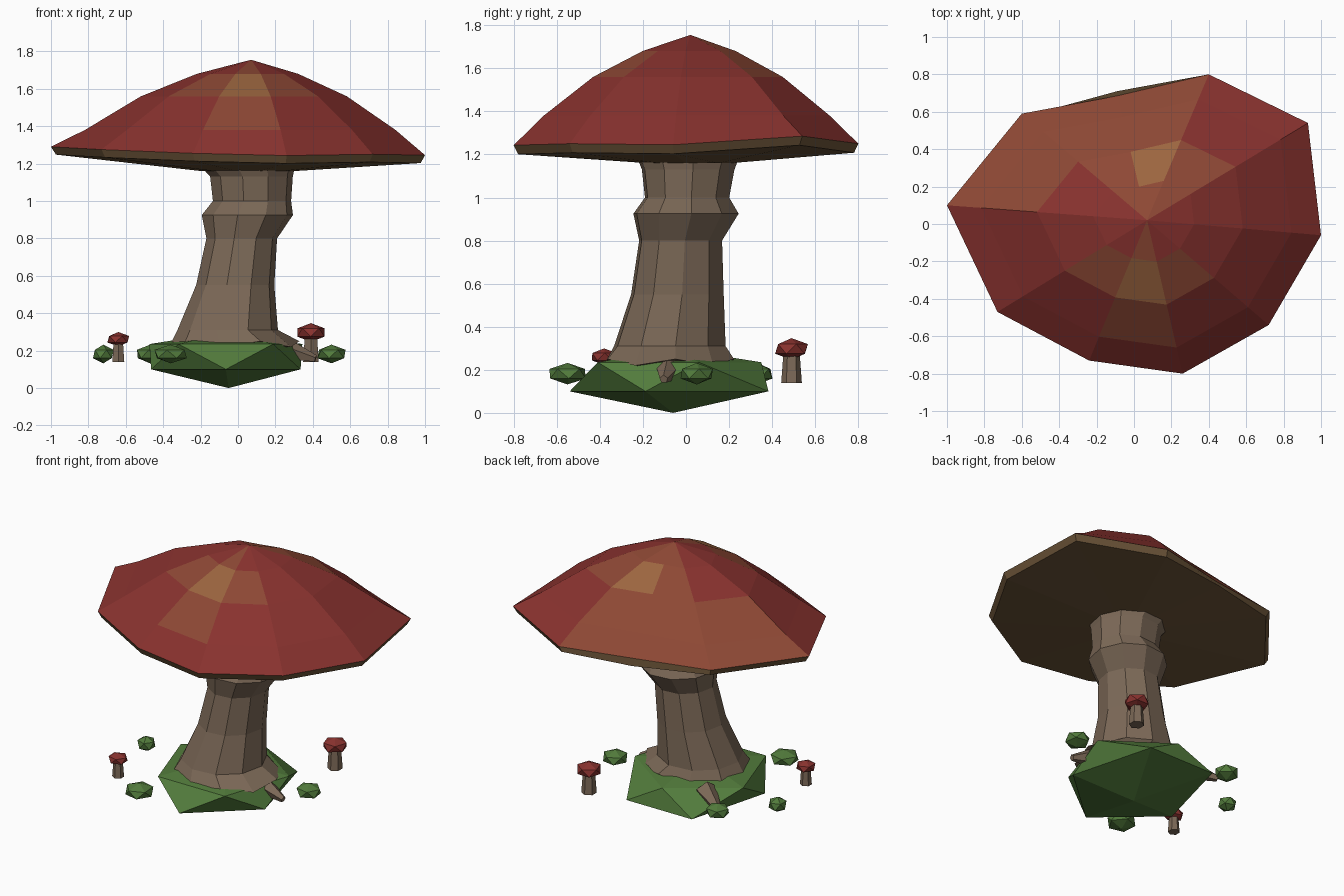
import bpy, bmesh, math
from mathutils import Matrix, Vector

if "Cube" in bpy.data.objects:
    bpy.data.objects.remove(bpy.data.objects["Cube"])


def material(name, rgb):
    m = bpy.data.materials.new(name)
    m.diffuse_color = (*rgb, 1)
    m.use_nodes = True
    m.node_tree.nodes["Principled BSDF"].inputs["Base Color"].default_value = m.diffuse_color
    return m


RED = material("cap_red", (0.25, 0.032, 0.028))
RUST = material("cap_rust", (0.27, 0.065, 0.035))
TAN = material("cap_tan", (0.33, 0.13, 0.05))
GILL = material("gill_brown", (0.15, 0.09, 0.04))
BARK = material("stem_brown", (0.2, 0.14, 0.095))
GREEN = material("moss_green", (0.085, 0.2, 0.045))


def finish(name, bm, *mats):
    bmesh.ops.recalc_face_normals(bm, faces=bm.faces)
    mesh = bpy.data.meshes.new(name)
    bm.to_mesh(mesh)
    bm.free()
    for m in mats:
        mesh.materials.append(m)
    ob = bpy.data.objects.new(name, mesh)
    bpy.context.collection.objects.link(ob)
    return ob


def loft(bm, rings, start, end):
    """Skin rings of points and close both ends with fans; returns faces as rows."""
    rows = [[bm.verts.new(p) for p in ring] for ring in rings]
    n = len(rows[0])
    out = []
    a = bm.verts.new(start)
    out.append([bm.faces.new((a, rows[0][i], rows[0][(i + 1) % n])) for i in range(n)])
    for r, s in zip(rows, rows[1:]):
        out.append([bm.faces.new((r[i], r[(i + 1) % n], s[(i + 1) % n], s[i]))
                    for i in range(n)])
    b = bm.verts.new(end)
    out.append([bm.faces.new((rows[-1][i], rows[-1][(i + 1) % n], b)) for i in range(n)])
    return out


def blob(name, loc, size, mat, turn=0.0):
    """Flattened icosahedron."""
    bm = bmesh.new()
    bmesh.ops.create_icosphere(bm, subdivisions=1, radius=1)
    bm.transform(Matrix.Translation(loc) @ Matrix.Diagonal((*size, 1))
                 @ Matrix.Rotation(turn, 4, 'Z'))
    return finish(name, bm, mat)


def cone(name, mat, sides, r1, r2, depth, matrix):
    bm = bmesh.new()
    bmesh.ops.create_cone(bm, cap_ends=True, segments=sides, radius1=r1, radius2=r2,
                          depth=depth, matrix=matrix)
    return finish(name, bm, mat)


# Cap: ten-sided uneven rim, scaled toward the apex for each ring
rim = [(1.0, -.06, 1.245), (.93, .54, 1.285), (.40, .80, 1.25), (-.09, .685, 1.255),
       (-.60, .59, 1.275), (-1.0, .10, 1.29), (-.73, -.47, 1.275), (-.24, -.73, 1.255),
       (.26, -.80, 1.243), (.72, -.54, 1.25)]
CX, CY = .07, .02


def cap_ring(f, z=None, drop=0.0):
    return [(CX + f * (x - CX), CY + f * (y - CY), h - drop if z is None else z)
            for x, y, h in rim]


lower = cap_ring(.975, drop=.042)
lower[3] = (-.09, .71, 1.213)
bm = bmesh.new()
rows = loft(bm, [cap_ring(.27, 1.68), cap_ring(.55, 1.56), cap_ring(.83, 1.38),
                 cap_ring(1), lower, cap_ring(.25, 1.16)],
            (CX, CY, 1.755), (CX, CY, 1.155))
for row in rows[4:]:
    for f in row:
        f.material_index = 3
# faded patches: (row, sector) pairs
for r, s in [(0, 1), (0, 2), (0, 3), (0, 7), (1, 1), (1, 3), (1, 6), (1, 8), (2, 2),
             (2, 3), (2, 4), (3, 2), (3, 3), (3, 4), (2, 7)]:
    rows[r][s].material_index = 1
for r, s in [(1, 2), (1, 7)]:
    rows[r][s].material_index = 2
finish("cap", bm, RED, RUST, TAN, GILL)

# Stem: leaning ten-sided trunk with a collar; (z, cx, cy, rx, ry)
profile = [(.25, -.02, -.08, .35, .31), (.31, -.055, -.075, .27, .265),
           (.55, -.015, -.04, .21, .22), (.80, .02, -.025, .19, .197),
           (.925, .05, 0, .245, .25), (1.0, .075, .005, .21, .20),
           (1.13, .072, .01, .222, .22), (1.18, .055, .01, .25, .24)]
rings = []
for k, (z, cx, cy, rx, ry) in enumerate(profile):
    ring = []
    for i in range(10):
        a = math.tau * i / 10 + .1
        wave = -.03 * (i % 2) if k == 0 else 0
        ring.append((cx + rx * math.cos(a), cy + ry * math.sin(a), z + wave))
    rings.append(ring)
bm = bmesh.new()
loft(bm, rings, (-.04, -.08, .2), (CX, CY, 1.2))
finish("stem", bm, BARK)

# Mossy mound: squashed icosahedron with flattened top
bm = bmesh.new()


def pentagon(offset, rx, ry, cy, z):
    return [(-.065 + rx * math.cos(math.radians(offset + 72 * i)),
             cy + ry * math.sin(math.radians(offset + 72 * i)), z) for i in range(5)]


low = [bm.verts.new(p) for p in pentagon(-90, .42, .51, -.03, .10)]
top = [bm.verts.new(p) for p in pentagon(-54, .43, .42, -.07, .235)]
base, peak = bm.verts.new((-.05, -.06, 0)), bm.verts.new((-.06, -.06, .30))
for i in range(5):
    j = (i + 1) % 5
    for tri in ((base, low[j], low[i]), (low[i], low[j], top[i]),
                (top[i], low[j], top[j]), (top[i], top[j], peak)):
        bm.faces.new(tri)
finish("mound", bm, GREEN)

# Roots poking out of the mound
for n, (x, y, deg) in enumerate([(.32, -.09, -8), (-.36, .23, 150)]):
    d = Vector((math.cos(math.radians(deg)), math.sin(math.radians(deg)), -.3))
    m = Matrix.Translation((x, y, .185)) @ d.to_track_quat('Z', 'Y').to_matrix().to_4x4()
    cone(f"root_{n + 1}", BARK, 5, .07, .02, .2, m)

# Moss tufts
for n, (x, y, r) in enumerate([(-.72, .04, .062), (-.36, -.55, .097),
                               (.50, .05, .085), (-.47, .33, .08)]):
    blob(f"tuft_{n + 1}", (x, y, .182), (r, r, .05), GREEN, n * .7)

# Small mushrooms
for n, (x, y, s) in enumerate([(.39, .49, 1.0), (-.64, -.38, .77)]):
    h = .15 * s
    cone(f"small_stem_{n + 1}", BARK, 6, .048 * s, .037 * s, h,
         Matrix.Translation((x, y, .138 + h / 2)))
    blob(f"small_cap_{n + 1}", (x, y, .14 + .157 * s),
         (.085 * s, .085 * s, .05 * s), RED, .3 + n)
